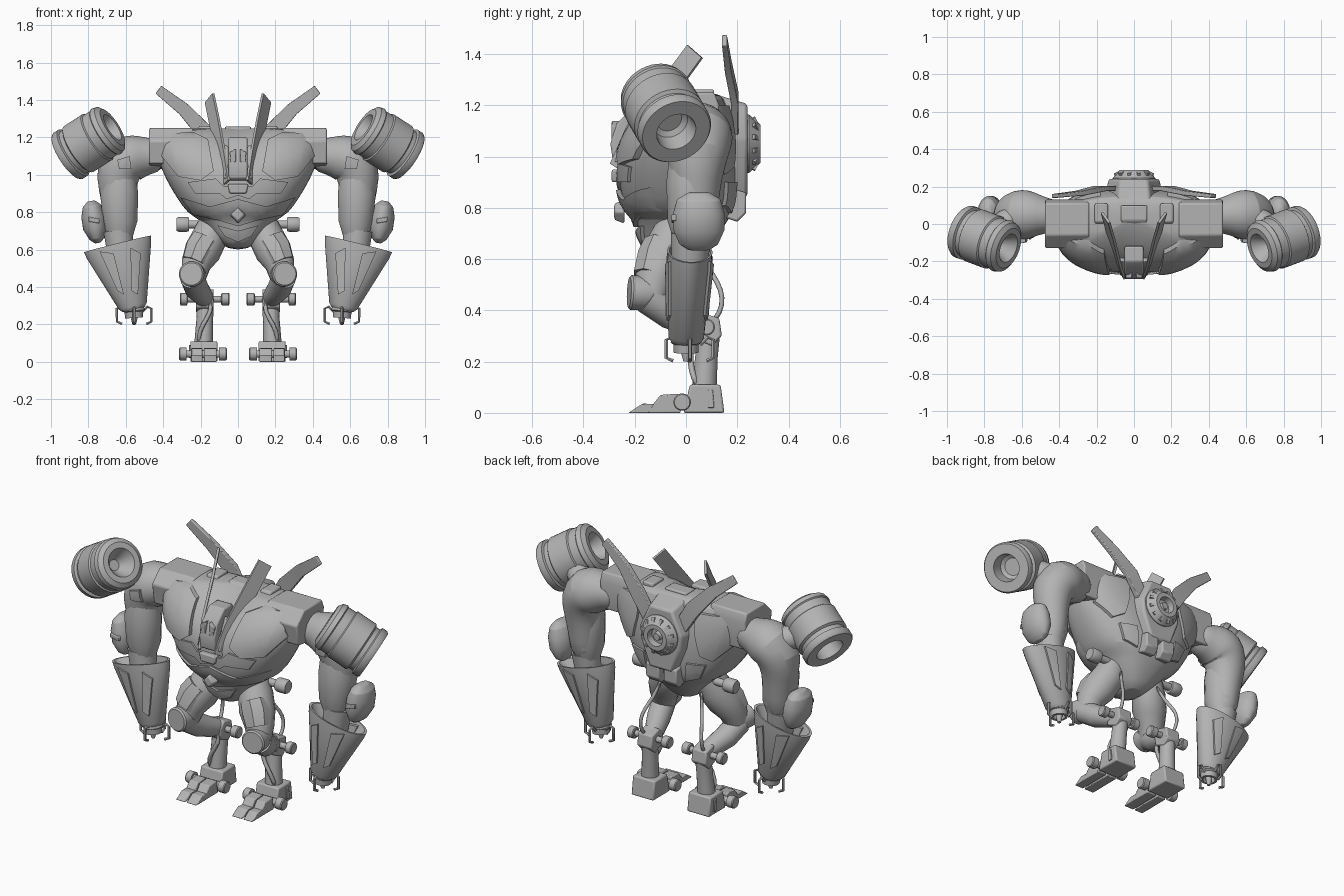
import bpy, bmesh, math
from mathutils import Vector
from mathutils.bvhtree import BVHTree

cube = bpy.data.objects.get("Cube")
if cube:
    bpy.data.objects.remove(cube, do_unlink=True)

grey = bpy.data.materials.new("plain_grey")
grey.use_nodes = True
colour = (0.45, 0.45, 0.45, 1)
grey.diffuse_color = colour
next(n for n in grey.node_tree.nodes if n.type == 'BSDF_PRINCIPLED').inputs["Base Color"].default_value = colour
parts = []


def finish(name, bm, mirror=True, bevel=0.0, subsurf=0):
    bmesh.ops.recalc_face_normals(bm, faces=bm.faces)
    mesh = bpy.data.meshes.new(name)
    bm.to_mesh(mesh)
    bm.free()
    mesh.materials.append(grey)
    ob = bpy.data.objects.new(name, mesh)
    bpy.context.collection.objects.link(ob)
    if bevel:
        mod = ob.modifiers.new("bevel", 'BEVEL')
        mod.width, mod.segments, mod.limit_method = bevel, 2, 'ANGLE'
    if subsurf:
        ob.modifiers.new("smooth", 'SUBSURF').levels = subsurf
        ob.modifiers["smooth"].render_levels = subsurf
    if mirror:
        ob.modifiers.new("mirror", 'MIRROR').use_mirror_merge = False
    parts.append(ob)
    return ob


def skin(bm, rings):
    """Join rings of points into a capped tube."""
    loops = [[bm.verts.new(p) for p in r] for r in rings]
    n = len(loops[0])
    for a, b in zip(loops, loops[1:]):
        for i in range(n):
            bm.faces.new((a[i], a[(i + 1) % n], b[(i + 1) % n], b[i]))
    bm.faces.new(loops[0])
    bm.faces.new(loops[-1])


def ring(c, t, ref, rx, ry, sides, twist=0.0):
    u = t.cross(ref).normalized()
    v = t.cross(u).normalized()
    k = math.sqrt(2) if sides == 4 else 1
    out = []
    for i in range(sides):
        a = math.tau * (i + 0.5) / sides
        p, q = k * rx * math.cos(a), k * ry * math.sin(a)
        out.append(c + u * (p * math.cos(twist) - q * math.sin(twist)) + v * (p * math.sin(twist) + q * math.cos(twist)))
    return out


def limb(name, pts, sides=20, twist=0.0, **kw):
    """Tube through points (x, y, z, radius[, second radius])."""
    ps = [Vector(p[:3]) for p in pts]
    span = [max(p[i] for p in ps) - min(p[i] for p in ps) for i in (0, 1)]
    ref = Vector((1, 0, 0)) if span[1] > span[0] else Vector((0, 1, 0))
    rings = []
    for i, p in enumerate(pts):
        t = (ps[min(i + 1, len(ps) - 1)] - ps[max(i - 1, 0)]).normalized()
        rings.append(ring(ps[i], t, ref, p[3], p[-1], sides, twist))
    bm = bmesh.new()
    skin(bm, rings)
    return finish(name, bm, **kw)


def lathe(name, a, b, profile, sides=32, **kw):
    """Turned part from a to b, profile of (fraction, radius[, second radius])."""
    a, b = Vector(a), Vector(b)
    t = (b - a).normalized()
    ref = Vector((1, 0, 0)) if abs(t.y) > 0.7 else Vector((0, 1, 0))
    bm = bmesh.new()
    skin(bm, [ring(a.lerp(b, p[0]), t, ref, p[1], p[-1], sides) for p in profile])
    return finish(name, bm, **kw)


def prism(name, pts, axis, lo, hi, bevel=0.008, taper=1.0, **kw):
    """Outline extruded along x (y,z points) or y (x,z points)."""
    cx = sum(p[0] for p in pts) / len(pts)
    cz = sum(p[1] for p in pts) / len(pts)
    put = (lambda p, d: (d, *p)) if axis == 'x' else (lambda p, d: (p[0], d, p[1]))
    small = [(cx + (p[0] - cx) * taper, cz + (p[1] - cz) * taper) for p in pts]
    bm = bmesh.new()
    skin(bm, [[put(p, lo) for p in pts], [put(p, hi) for p in small]])
    return finish(name, bm, bevel=bevel, **kw)


def plate(name, pts, target, offset, side=-1):
    """Armour panel given in x,z and laid over the front (-1) or back (1) of a part."""
    bpy.context.view_layer.update()
    tree = BVHTree.FromObject(target, bpy.context.evaluated_depsgraph_get())
    bm = bmesh.new()
    bm.faces.new([bm.verts.new((x, 0, z)) for x, z in pts])
    bmesh.ops.triangulate(bm, faces=bm.faces)
    for axis, k in ((0, 0), (2, 1)):
        lo, hi = min(p[k] for p in pts), max(p[k] for p in pts)
        n = max(2, int((hi - lo) / 0.03))
        for i in range(1, n):
            co, no = Vector(), Vector()
            co[axis], no[axis] = lo + (hi - lo) * i / n, 1
            bmesh.ops.bisect_plane(bm, geom=bm.verts[:] + bm.edges[:] + bm.faces[:], plane_co=co, plane_no=no)
    for v in bm.verts:
        hit = tree.ray_cast(Vector((v.co.x, side * 2, v.co.z)), Vector((0, -side, 0)))[0]
        v.co.y = (hit.y if hit else 0) + side * offset
    new = bmesh.ops.extrude_face_region(bm, geom=bm.faces[:])["geom"]
    bmesh.ops.translate(bm, vec=(0, -side * (offset + 0.03), 0), verts=[g for g in new if isinstance(g, bmesh.types.BMVert)])
    return finish(name, bm)


# torso: rows of height, half width, front and back, with the upper chest sunk behind the head
rows = [(.60, .05, -.11, .04), (.64, .10, -.165, .08), (.70, .16, -.185, .13), (.76, .20, -.19, .17),
        (.79, .27, -.24, .19), (.88, .33, -.262, .20), (.98, .39, -.267, .20), (1.08, .43, -.25, .19),
        (1.17, .43, -.195, .17), (1.23, .39, -.12, .15), (1.25, .33, -.07, .12)]
rings = []
for z, w, f, b in rows:
    loop = []
    for i in range(32):
        c, s = math.cos(math.tau * i / 32), math.sin(math.tau * i / 32)
        x = w * math.copysign(abs(c) ** .8, c)
        y = (f + b) / 2 + (b - f) / 2 * math.copysign(abs(s) ** .85, s)
        if s < 0:
            y += max(0, z - 1.03) * max(0, 1 - abs(x) / .22) * .5
        loop.append((x, y, z))
    rings.append(loop)
bm = bmesh.new()
skin(bm, rings)
torso = finish("torso", bm, mirror=False, subsurf=1)

# chest, belly and back armour
plate("chest_panel", [(.16, 1.19), (.24, 1.23), (.37, 1.22), (.41, 1.1), (.32, .99), (.2, .97), (.13, 1.02)], torso, .025)
plate("breast_band", [(0, .89), (.06, .87), (.1, .9), (.23, .9), (.27, .96), (.12, .98), (.08, .94), (0, .94)], torso, .012)
plate("belly_band", [(0, .725), (.1, .755), (.24, .785), (.31, .88), (.15, .83), (0, .87)], torso, .018)
plate("belly_lower", [(0, .64), (.07, .67), (.11, .73), (0, .70)], torso, .015)
plate("shoulder_blade", [(.18, 1.2), (.38, 1.2), (.37, 1.02), (.28, .93), (.22, .96), (.19, 1.08)], torso, .02, 1)
plate("loin_panel", [(.14, .9), (.24, .9), (.2, .81), (.12, .78)], torso, .015, 1)
prism("belly_diamond", [(0, .735), (.045, .785), (0, .835), (-.045, .785)], 'y', -.24, -.28, taper=.7, mirror=False)
prism("shoulder_box", [(-.11, 1.06), (.11, 1.03), (.13, 1.2), (.11, 1.25), (-.06, 1.25), (-.13, 1.18)], 'x', .24, .475)
prism("deck_block", [(-.02, 1.2), (.11, 1.2), (.11, 1.262), (.01, 1.262)], 'x', .14, .21)
prism("deck_spine", [(-.2, 1.06), (.1, 1.1), (.1, 1.258), (.02, 1.258)], 'x', -.07, .07, mirror=False)

# head
prism("head", [(-.285, .98), (-.2, .95), (-.1, 1.0), (-.12, 1.2), (-.2, 1.2), (-.27, 1.13), (-.295, 1.05)],
      'x', -.05, .05, mirror=False)
prism("brow", [(.01, 1.07), (.04, 1.06), (.045, 1.12), (.01, 1.14)], 'y', -.24, -.29, .004)
prism("chin", [(-.055, .95), (-.045, .9), (.045, .9), (.055, .95)], 'y', -.2, -.29, mirror=False)
prism("cheek", [(-.28, .98), (-.18, .96), (-.15, 1.08), (-.2, 1.16)], 'x', .05, .075)

# fins
limb("front_fin", [(.06, -.275, .96, .025, .007), (.09, -.2, 1.1, .04, .007), (.125, -.06, 1.28, .043, .007),
                   (.152, .035, 1.41, .042, .007)], 4, -.5)
limb("rear_fin", [(.1, .19, 1.1, .04, .014), (.18, .19, 1.23, .045, .014), (.29, .165, 1.35, .035, .013),
                  (.425, .15, 1.455, .026, .01)], 4, bevel=.004)

# backpack
prism("backpack", [(-.09, .8), (.09, .8), (.16, .98), (.17, 1.08), (.09, 1.25), (-.09, 1.25), (-.17, 1.08), (-.16, .98)],
      'y', .09, .24, .012, .8, mirror=False)
lathe("back_disc", (0, .2, 1.05), (0, .29, 1.05),
      [(0, .115), (.5, .115), (.7, .1), (1, .075), (1, .05), (.6, .045), (.6, .025), (.85, .02)], mirror=False)
for i in range(12):
    a = math.tau * (i + .5) / 12
    c, s = math.cos(a), math.sin(a)
    limb("disc_vent", [(c * .065, .282, 1.05 + s * .065, .007), (c * .105, .262, 1.05 + s * .105, .009)], 4, mirror=False)
prism("tail_plate", [(.1, .78), (.2, .745), (.235, .78), (.235, .86), (.15, .88)], 'x', .015, .1)

# arms
arm = limb("upper_arm", [(.4, .04, 1.11, .09), (.48, .045, 1.1, .095), (.54, .05, 1.095, .125), (.6, .05, 1.085, .138),
                         (.645, .045, 1.02, .125), (.645, .04, .92, .1), (.635, .04, .8, .085), (.635, .03, .66, .075)],
           24, subsurf=1)
plate("shoulder_square", [(.57, 1.03), (.635, 1.03), (.645, 1.08), (.58, 1.1)], arm, .02)
limb("arm_guard", [(.63, .02, .98, .09, .09), (.635, .02, .9, .105, .1), (.63, .02, .75, .095, .095), (.63, .02, .67, .07, .07)], 12)
lathe("elbow_pad", (.785, .05, .86), (.75, .05, .635),
      [(0, .02, .04), (.12, .05, .085), (.35, .066, .1), (.65, .066, .1), (.9, .04, .075), (1, .015, .04)], bevel=.005)
prism("elbow_slot", [(.74, .74), (.8, .75), (.8, .775), (.74, .765)], 'y', -.01, -.056, .004)

# forearms
forearm = lathe("forearm", (.645, .015, .63), (.558, 0, .28),
                [(.5, .06, .05), (.08, .15, .075), (0, .17, .08), (0, .185, .088), (.1, .178, .088), (.95, .077, .07), (1, .06, .06)])
for side in (-1, 1):
    plate("forearm_outer_strip", [(.665, .58), (.74, .59), (.645, .38), (.61, .36)], forearm, .01, side)
    plate("forearm_inner_strip", [(.52, .58), (.575, .61), (.57, .38), (.535, .36)], forearm, .01, side)
limb("forearm_core", [(.64, .02, .7, .08), (.62, .01, .5, .065), (.56, 0, .3, .05)])
lathe("wrist", (.56, 0, .3), (.555, 0, .235), [(0, .055), (.4, .06), (.5, .05), (1, .048), (1, .035), (.5, .03)])
limb("palm_spike", [(.555, 0, .29, .02), (.555, 0, .23, .018), (.555, 0, .2, .01)], 10)
for dx, dy in ((1, 0), (-1, 0), (0, 1), (0, -1)):
    path = [(.04, .265), (.07, .295), (.092, .285), (.092, .215), (.065, .203)]
    limb("claw", [(.555 + dx * r, dy * r + .015, z, .008) for r, z in path], 6)

# shoulder cannons
lathe("cannon", (.915, -.038, 1.097), (.678, -.127, 1.25),
      [(.3, .05), (.25, .07), (0, .08), (0, .138), (.04, .146), (.14, .146), (.16, .132), (.24, .132), (.27, .146),
       (.68, .146), (.7, .138), (.86, .138), (.88, .144), (.97, .137), (1.03, .112), (1.03, .08), (.8, .04), (.75, .03)], 40)
limb("cannon_mount", [(.62, .05, 1.1, .07), (.77, -.05, 1.16, .07)], 12)

# hips and legs
lathe("hip_pin", (.1, .0, .735), (.33, .0, .735), [(0, .022), (.7, .022), (.7, .036), (.75, .04), (.95, .04), (1, .034)], 20)
limb("thigh", [(.13, -.03, .74, .08), (.15, -.05, .67, .095), (.19, -.09, .59, .098), (.225, -.12, .52, .08), (.24, -.14, .43, .06)], 16)
limb("thigh_guard", [(.17, -.1, .65, .085, .07), (.2, -.12, .6, .09, .075), (.23, -.14, .53, .075, .07)], 8)
lathe("knee_disc", (.235, -.12, .465), (.25, -.222, .47), [(0, .06), (.3, .068), (.92, .068), (1, .06)])
limb("shin", [(.245, -.15, .45, .065), (.22, -.06, .39, .065), (.19, .02, .355, .055), (.17, .09, .33, .045)], 16)
prism("ankle_block", [(.03, .29), (.1, .26), (.14, .3), (.13, .37), (.06, .39), (.02, .35)], 'x', .13, .225)
for a, b in ((.045, .09), (.27, .31)):
    lathe("ankle_knob", (a, .08, .335), (b, .08, .335), [(0, .028), (.1, .033), (.9, .033), (1, .028)], 20)
lathe("ankle_pin", (.06, .08, .335), (.3, .08, .335), [(0, .018), (1, .018)], 16)
limb("lower_shaft", [(.175, .09, .32, .045), (.178, .08, .22, .045), (.185, .07, .08, .05)], 14)
limb("leg_hose", [(.13, .04, .68, .011), (.16, .08, .57, .011), (.19, .125, .51, .011), (.2, .145, .45, .011),
                  (.2, .135, .39, .011), (.19, .09, .34, .011)], 8, subsurf=1)
limb("ankle_cable", [(.15, .03, .33, .013), (.14, .02, .27, .013), (.19, .015, .2, .013), (.215, .03, .13, .013),
                     (.2, .06, .09, .013)], 8, subsurf=1)

# feet
prism("heel", [(-.01, 0), (.15, 0), (.135, .11), (.015, .11)], 'x', .11, .255)
prism("heel_slot", [(.085, .02), (.11, .02), (.105, .09), (.085, .09)], 'x', .25, .262, .003)
lathe("foot_pin", (.06, -.015, .042), (.315, -.015, .042),
      [(0, .03), (.02, .034), (.16, .034), (.16, .02), (.84, .02), (.84, .034), (.98, .034), (1, .03)], 20)
for a, b in ((.115, .182), (.19, .25)):
    prism("toe_base", [(-.155, 0), (-.02, 0), (-.03, .075), (-.1, .07)], 'x', a, b, .005)
    prism("toe_tip", [(-.225, 0), (-.14, 0), (-.125, .035), (-.17, .036)], 'x', a, b, .004)

# smooth shading with sharp edges kept
bpy.ops.object.select_all(action='DESELECT')
for ob in parts:
    ob.select_set(True)
bpy.context.view_layer.objects.active = parts[0]
bpy.ops.object.shade_smooth_by_angle(angle=math.radians(35))
